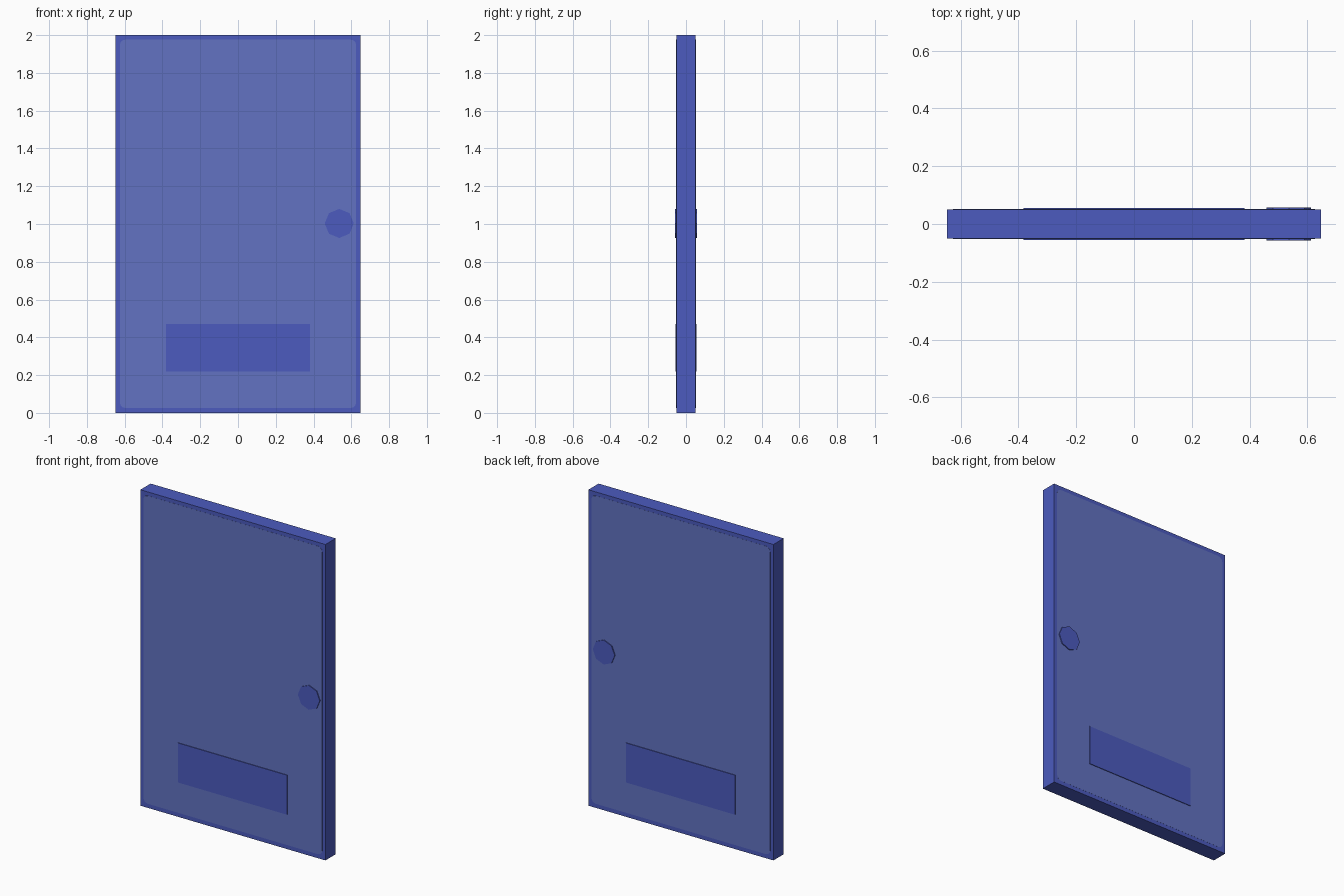
import bpy, bmesh, math

if "Cube" in bpy.data.objects:
    bpy.data.objects.remove(bpy.data.objects["Cube"])


def material(name, rgb):
    m = bpy.data.materials.new(name)
    m.diffuse_color = (*rgb, 1.0)
    m.use_nodes = True
    m.node_tree.nodes["Principled BSDF"].inputs["Base Color"].default_value = m.diffuse_color
    return m


BLUE = material("deep blue", (0.072, 0.105, 0.52))
PANEL = material("muted blue", (0.122, 0.171, 0.54))


def prism(name, profile, y0, y1, mat):
    """Extrude an (x, z) outline from y0 to y1."""
    bm = bmesh.new()
    face = bm.faces.new([bm.verts.new((x, y0, z)) for x, z in profile])
    ext = bmesh.ops.extrude_face_region(bm, geom=[face])
    for v in ext["geom"]:
        if isinstance(v, bmesh.types.BMVert):
            v.co.y = y1
    bmesh.ops.recalc_face_normals(bm, faces=bm.faces[:])
    me = bpy.data.meshes.new(name)
    bm.to_mesh(me)
    bm.free()
    me.materials.append(mat)
    ob = bpy.data.objects.new(name, me)
    bpy.context.collection.objects.link(ob)
    return ob


def rect(x, z0, z1):
    return [(-x, z0), (x, z0), (x, z1), (-x, z1)]


def rounded(x, z0, z1, r, n=3):
    pts = []
    for i, (cx, cz) in enumerate(rect(x - r, z0 + r, z1 - r)):
        for k in range(n + 1):
            a = math.pi * (1 + i / 2) + k / n * math.pi / 2
            pts.append((cx + r * math.cos(a), cz + r * math.sin(a)))
    return pts


def ngon(cx, cz, r, n):
    return [(cx + r * math.cos(2 * math.pi * k / n),
             cz + r * math.sin(2 * math.pi * k / n)) for k in range(n)]


# Door slab
prism("door_slab", rect(0.648, 0, 2), -0.051, 0.051, BLUE)

# Same fittings on both sides: face panel, kick plate, octagonal knob
for side, s in (("front", -1), ("back", 1)):
    prism(side + "_panel", rounded(0.626, 0.026, 1.976, 0.03), s * 0.0505, s * 0.0517, PANEL)
    prism(side + "_plate", rect(0.382, 0.22, 0.47), s * 0.0505, s * 0.056, BLUE)
    prism(side + "_knob", ngon(0.536, 1.003, 0.077, 8), s * 0.0505, s * 0.0575, BLUE)
